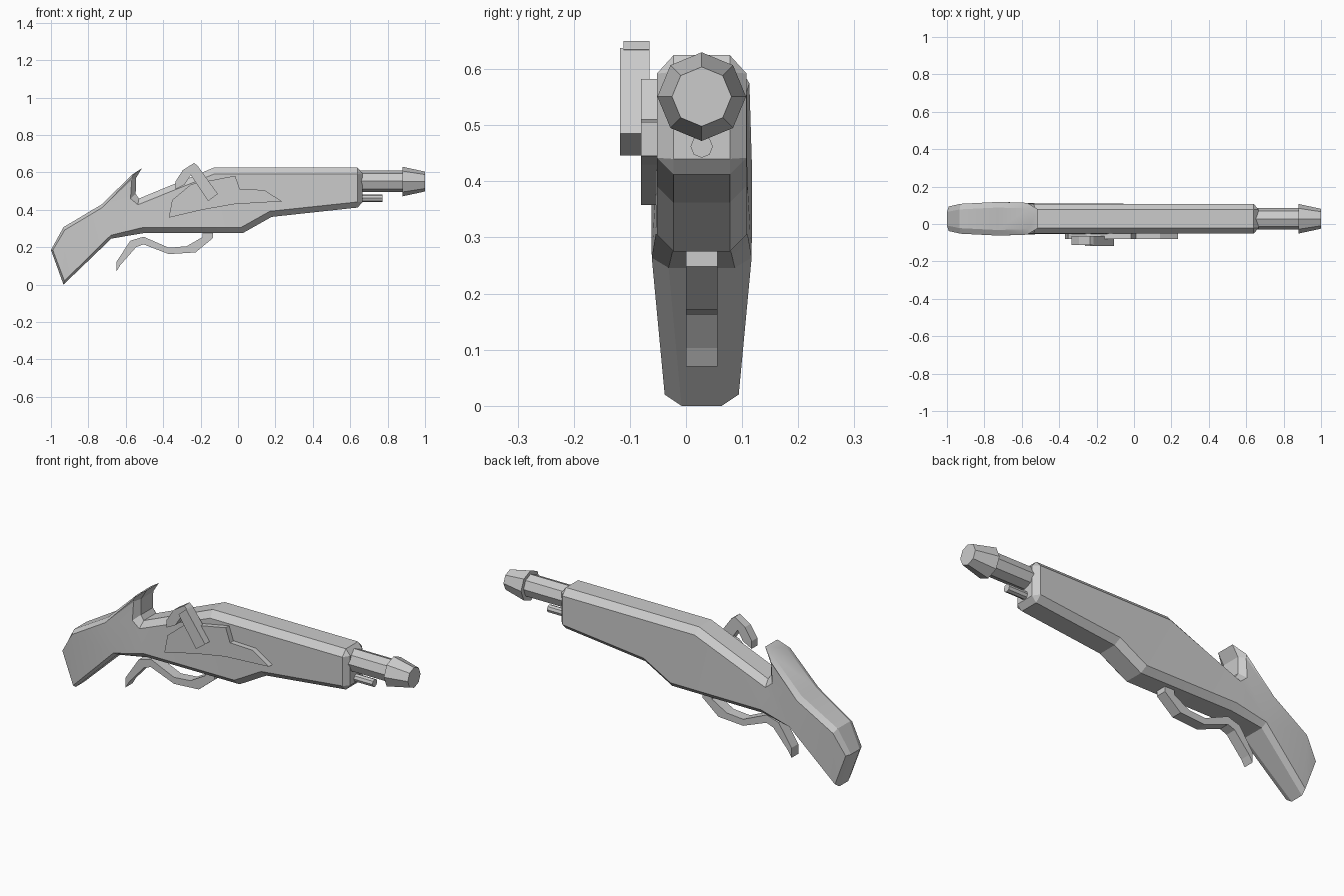
import bpy, bmesh, math

if "Cube" in bpy.data.objects:
    bpy.data.objects.remove(bpy.data.objects["Cube"])

CY = 0.028  # centre line of the gun


def finish(bm, name):
    bmesh.ops.recalc_face_normals(bm, faces=bm.faces)
    me = bpy.data.meshes.new(name)
    bm.to_mesh(me)
    bm.free()
    ob = bpy.data.objects.new(name, me)
    bpy.context.collection.objects.link(ob)
    return ob


def bridge(bm, a, b):
    for i in range(len(a)):
        j = (i + 1) % len(a)
        bm.faces.new((a[i], a[j], b[j], b[i]))


def prism(name, pts, y0, y1):
    """Extrude an x/z outline from y0 to y1."""
    bm = bmesh.new()
    a, b = [[bm.verts.new((x, y, z)) for x, z in pts] for y in (y0, y1)]
    bridge(bm, a, b)
    bm.faces.new(a)
    bm.faces.new(b)
    return finish(bm, name)


def turned(name, z, stations, sides=8):
    """Faceted tube along x from (x, radius) stations."""
    bm = bmesh.new()
    rings = []
    for x, r in stations:
        rings.append([bm.verts.new((x, CY + r * math.cos(2 * math.pi * i / sides),
                                    z + r * math.sin(2 * math.pi * i / sides)))
                      for i in range(sides)])
    for a, b in zip(rings, rings[1:]):
        bridge(bm, a, b)
    bm.faces.new(rings[0])
    bm.faces.new(rings[-1])
    return finish(bm, name)


# Stock and body: outer outline x, z; inset side outline x, z; half width
outline = [
    (-1.00, .185, -.99, .185, .066),
    (-.933, .307, -.926, .292, .08),
    (-.73, .428, -.725, .412, .09),
    (-.563, .59, -.567, .575, .085),
    (-.513, .623, -.563, .583, .08),
    (-.545, .57, -.568, .56, .08),
    (-.547, .485, -.575, .46, .08),
    (-.53, .46, -.535, .427, .08),
    (-.13, .625, -.125, .592, .08),
    (.64, .625, .64, .592, .08),
    (.665, .595, .64, .592, .08),
    (.665, .44, .64, .442, .08),
    (.64, .412, .64, .442, .08),
    (.18, .362, .17, .392, .08),
    (.025, .275, .015, .305, .08),
    (-.505, .275, -.51, .305, .082),
    (-.677, .246, -.68, .264, .089),
    (-.933, .0, -.928, .02, .066),
]
bm = bmesh.new()
loops = {}
for s in (-1, 1):
    loops[s, 'edge'] = [bm.verts.new((p[0], CY + s * (p[4] - .03), p[1])) for p in outline]
    loops[s, 'side'] = [bm.verts.new((p[2], CY + s * p[4], p[3])) for p in outline]
    bridge(bm, loops[s, 'edge'], loops[s, 'side'])
    bm.faces.new(loops[s, 'side'])
bridge(bm, loops[-1, 'edge'], loops[1, 'edge'])
bmesh.ops.remove_doubles(bm, verts=bm.verts, dist=.0005)
bmesh.ops.triangulate(bm, faces=[f for f in bm.faces if len(f.verts) > 4])
body = finish(bm, "stock_and_body")
bpy.context.view_layer.objects.active = body
body.select_set(True)
bpy.ops.object.shade_smooth_by_angle(angle=math.radians(15))

# Barrel, flared muzzle and rod beneath
turned("barrel", .553, [(.64, .058), (.89, .058)])
turned("muzzle", .551, [(.88, .079), (1.0, .053)])
turned("ramrod", .462, [(.64, .02), (.772, .02)])

# Trigger guard with lever tail
prism("trigger_guard", [
    (-.65, .07), (-.65, .122), (-.575, .235), (-.505, .256), (-.37, .197),
    (-.275, .205), (-.19, .254), (-.19, .29), (-.135, .29), (-.135, .248),
    (-.227, .172), (-.37, .163), (-.505, .215), (-.545, .2), (-.63, .103)],
    CY - .028, CY + .028)

# Lock plate on the side
prism("lock_plate", [
    (-.37, .358), (-.352, .452), (-.25, .537), (-.015, .582), (.01, .51),
    (.14, .506), (.235, .445), (-.02, .43), (-.19, .4)], -.08, -.045)

# Hammer: arm and curved spur
prism("hammer_arm", [(-.262, .6), (-.218, .638), (-.108, .485), (-.16, .446)],
      -.118, -.065)
prism("hammer_spur", [
    (-.335, .51), (-.335, .55), (-.295, .612), (-.235, .65), (-.215, .635),
    (-.25, .59), (-.285, .535)], -.111, -.065)
